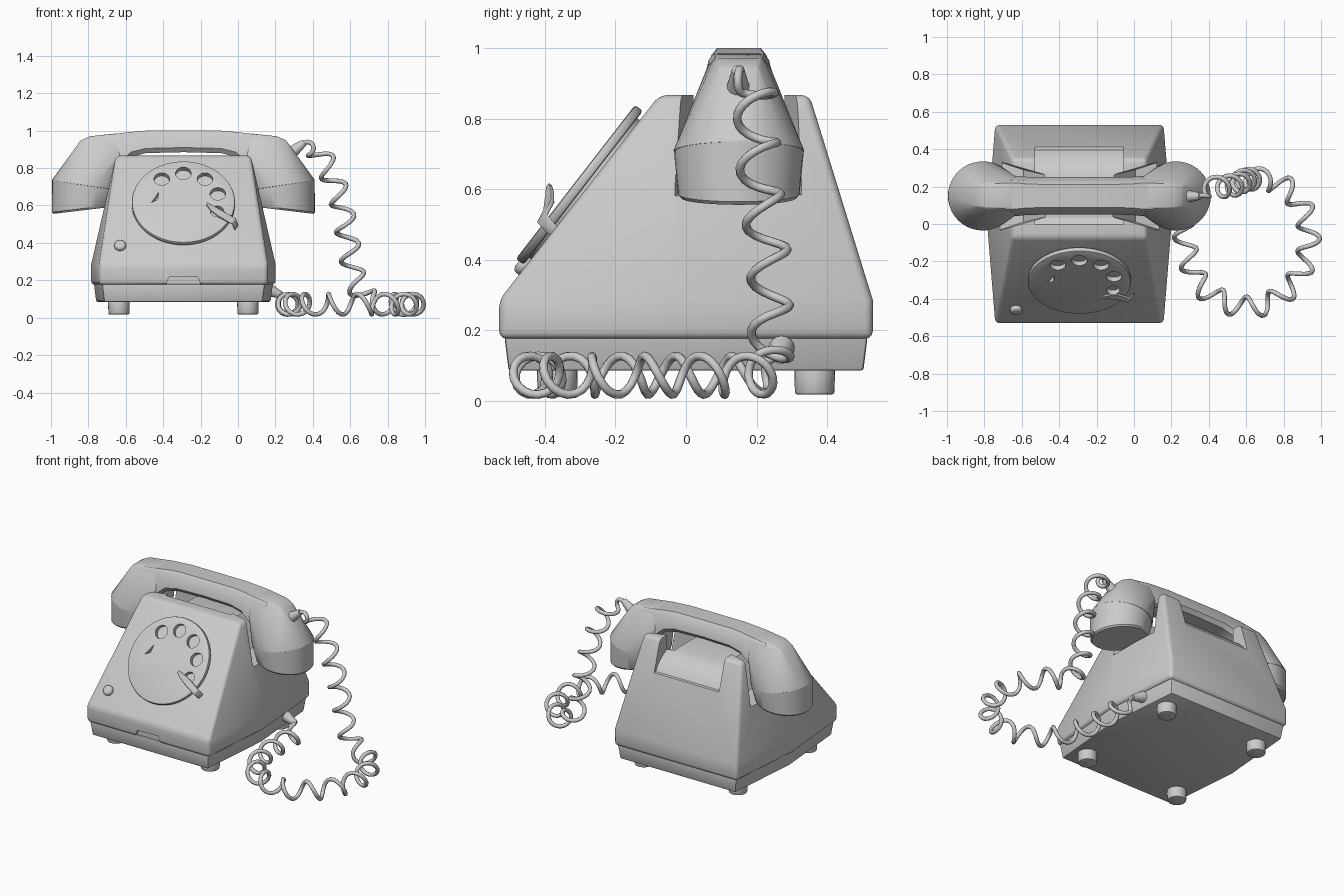
import bpy, bmesh, math
from mathutils import Vector, Matrix

if "Cube" in bpy.data.objects:
    bpy.data.objects.remove(bpy.data.objects["Cube"])

CX = -0.292   # centre line of body and handset
HY = 0.15     # handset centre in y


def make(name, bm):
    bmesh.ops.recalc_face_normals(bm, faces=bm.faces[:])
    me = bpy.data.meshes.new(name)
    bm.to_mesh(me)
    bm.free()
    ob = bpy.data.objects.new(name, me)
    bpy.context.collection.objects.link(ob)
    return ob


def hull(name, pts):
    bm = bmesh.new()
    for p in pts:
        bm.verts.new(p)
    res = bmesh.ops.convex_hull(bm, input=bm.verts[:])
    loose = [v for v in bm.verts if not v.link_faces]
    bmesh.ops.delete(bm, geom=loose, context='VERTS')
    bmesh.ops.dissolve_limit(bm, angle_limit=0.01, verts=bm.verts[:], edges=bm.edges[:])
    return make(name, bm)


def loft(name, rings):
    bm = bmesh.new()
    vs = [[bm.verts.new(p) for p in r] for r in rings]
    n = len(rings[0])
    for a, b in zip(vs, vs[1:]):
        for i in range(n):
            j = (i + 1) % n
            bm.faces.new((a[i], a[j], b[j], b[i]))
    bm.faces.new(vs[0])
    bm.faces.new(vs[-1])
    return make(name, bm)


def cyl(name, mat, r1, r2, h, segs=32):
    bm = bmesh.new()
    bmesh.ops.create_cone(bm, cap_ends=True, segments=segs, radius1=r1, radius2=r2, depth=h,
                          matrix=mat @ Matrix.Translation((0, 0, h / 2)))
    return make(name, bm)


def activate(ob):
    bpy.ops.object.select_all(action='DESELECT')
    ob.select_set(True)
    bpy.context.view_layer.objects.active = ob


def bevel(ob, w, segs=2, angle=30):
    m = ob.modifiers.new("Bevel", 'BEVEL')
    m.width, m.segments, m.limit_method = w, segs, 'ANGLE'
    m.angle_limit = math.radians(angle)
    activate(ob)
    bpy.ops.object.modifier_apply(modifier=m.name)


def cut(ob, cutter):
    m = ob.modifiers.new("Cut", 'BOOLEAN')
    m.operation, m.solver, m.object = 'DIFFERENCE', 'EXACT', cutter
    activate(ob)
    bpy.ops.object.modifier_apply(modifier=m.name)
    bpy.data.objects.remove(cutter)


def smooth(ob, deg=32):
    activate(ob)
    bpy.ops.object.shade_smooth_by_angle(angle=math.radians(deg))


def plan(z, d):
    # six-sided footprint, slightly bulged at the sides
    return [(CX + s * (w - d), y, z) for s in (1, -1)
            for w, y in ((0.45, -0.53 + d), (0.493, 0), (0.45, 0.53 - d))]


# Body shell
body = hull("body", plan(0.175, 0) + plan(0.285, 0) +
            [(CX + s * 0.36, y, 0.867) for s in (1, -1) for y in (-0.075, 0.35)])
bevel(body, 0.022, 3, 20)

# Central hollow behind the front wall, running down the back
prof = [(0, 1.2), (0, 0.80), (0.03, 0.785), (0.22, 0.785), (0.28, 0.772), (0.33, 0.745),
        (0.37, 0.71), (0.395, 0.67), (0.6, 0.64), (0.6, 1.2)]
cut(body, loft("hollow_cutter", [[(x, y, z) for y, z in prof] for x in (-0.53, -0.055)]))

# Flared seats for the handset cups
for s in (1, -1):
    seat = [(0.17, 0.11, 0.80), (0.30, 0.14, 0.61), (0.45, 0.19, 0.575), (0.7, 0.19, 0.57)]
    cut(body, hull("seat_cutter", [(CX + s * x, HY + t * w, z) for x, w, zb in seat
                                   for t in (1, -1) for z in (zb, 1.2)]))

# Front notch
notch = [(-0.09, 0.15), (-0.09, 0.185), (-0.075, 0.22), (0.075, 0.22), (0.09, 0.185), (0.09, 0.15)]
cut(body, loft("notch_cutter", [[(CX + x, y, z) for x, z in notch] for y in (-0.6, -0.508)]))
smooth(body)

# Base tray and feet
base = hull("base_tray", plan(0.18, 0.015) + plan(0.085, 0.027))
bevel(base, 0.008, 2)
smooth(base)
for sx in (1, -1):
    for y in (-0.365, 0.365):
        foot = cyl("foot", Matrix.Translation((CX + sx * 0.345, y, 0.017)), 0.056, 0.058, 0.08, 24)
        bevel(foot, 0.008, 2, 60)
        smooth(foot)

# Dial frame on the sloping front
D = Matrix(((1, 0, 0, CX), (0, 0.612, -0.79, -0.282), (0, 0.79, 0.612, 0.596), (0, 0, 0, 1)))
hub = cyl("dial_base", D @ Matrix.Translation((0, 0, -0.01)), 0.25, 0.25, 0.022, 48)
smooth(hub)
dial = cyl("dial_wheel", D @ Matrix.Translation((0, 0, 0.012)), 0.276, 0.276, 0.028, 64)
bevel(dial, 0.008, 2, 60)
for deg, r in ((127, 0.042), (90, 0.042), (53, 0.042), (16, 0.042), (-20, 0.036)):
    a = math.radians(deg)
    p = Matrix.Translation((0.192 * math.cos(a), 0.192 * math.sin(a), 0.004))
    cut(dial, cyl("hole_cutter", D @ p, r, r, 0.1, 24))
sliver = [(-0.17, -0.005), (-0.138, 0.015), (-0.132, 0.065)]
cut(dial, loft("sliver_cutter", [[D @ Vector((x, y, z)) for x, y in sliver] for z in (0.004, 0.1)]))
smooth(dial)

# Finger stop: bent tapered blade
blade = [(0.285, -0.15, 0.0, 0.018), (0.27, -0.14, 0.05, 0.02), (0.20, -0.10, 0.058, 0.022),
         (0.155, -0.075, 0.075, 0.018), (0.125, -0.055, 0.092, 0.008)]
stop = loft("finger_stop", [[D @ Vector((x + a * w * 0.5, y + a * w * 0.87, z + b * 0.006))
                             for a, b in ((1, 1), (-1, 1), (-1, -1), (1, -1))] for x, y, z, w in blade])
bevel(stop, 0.003, 1)
smooth(stop, 45)

# Small button
btn = cyl("button", D @ Matrix.Translation((-0.338, -0.275, -0.005)), 0.033, 0.031, 0.034, 24)
bevel(btn, 0.014, 3, 60)
smooth(btn)


# Handset grip
def grip_ring(x, zb, zt, h):
    sec = [(h - 0.02, zb), (h, zb + 0.025), (h - 0.004, zb + 0.045), (h - 0.022, zt - 0.02),
           (h - 0.038, zt)]
    return [(CX + x, HY + y, z) for y, z in sec] + [(CX + x, HY - y, z) for y, z in sec[::-1]]


st = [(0.0, 0.885, 1.0, 0.1), (0.2, 0.88, 1.0, 0.1), (0.28, 0.86, 0.993, 0.102),
      (0.34, 0.81, 0.986, 0.108), (0.45, 0.74, 0.972, 0.105)]
grip = loft("handset_grip", [grip_ring(-x, a, b, h) for x, a, b, h in st[:0:-1]] +
            [grip_ring(x, a, b, h) for x, a, b, h in st])
smooth(grip, 40)


# Handset ends and screw-on caps
def tilted(s, c, r, z, slope, n=40):
    out = []
    for i in range(n):
        a = 2 * math.pi * i / n
        dx = r * math.cos(a)
        out.append((CX + s * (c + dx), HY + r * math.sin(a), z + slope * dx))
    return out


for s in (1, -1):
    top = [(0.55, 0.055, 0.947), (0.535, 0.066, 0.935), (0.50, 0.062, 0.97), (0.49, 0.078, 0.952),
           (0.36, 0.065, 0.985), (0.36, 0.082, 0.965), (0.34, 0.103, 0.87)]
    end = hull("handset_end", tilted(s, 0.518, 0.187, 0.705, 0.15) +
               [(CX + s * x, HY + t * y, z) for x, y, z in top for t in (1, -1)])
    bevel(end, 0.006, 2, 40)
    smooth(end, 40)
    cap = loft("handset_cap", [tilted(s, 0.519, 0.183, 0.71, 0.15), tilted(s, 0.519, 0.183, 0.695, 0.15),
                               tilted(s, 0.531, 0.172, 0.585, -0.12), tilted(s, 0.531, 0.163, 0.575, -0.12)])
    smooth(cap)


# Strain reliefs where the cord joins
def relief(name, p, q):
    d = Vector(q) - Vector(p)
    mat = Matrix.Translation(p) @ d.to_track_quat('Z', 'Y').to_matrix().to_4x4()
    smooth(cyl(name, mat, 0.036, 0.018, d.length, 16))


relief("handset_cord_relief", (0.28, 0.148, 0.878), (0.355, 0.148, 0.937))
relief("base_cord_relief", (0.16, 0.272, 0.15), (0.235, 0.268, 0.12))

# Coiled cord: helix wound round a smooth path
path = [Vector(p) for p in (
    (0.23, 0.268, 0.122), (0.265, 0.2, 0.075), (0.265, 0.05, 0.072), (0.28, -0.14, 0.072),
    (0.36, -0.33, 0.072), (0.52, -0.43, 0.072), (0.70, -0.43, 0.072), (0.86, -0.31, 0.072),
    (0.935, -0.12, 0.072), (0.915, 0.05, 0.072), (0.83, 0.18, 0.072), (0.72, 0.235, 0.085),
    (0.635, 0.24, 0.18), (0.59, 0.235, 0.40), (0.55, 0.21, 0.62), (0.48, 0.2, 0.80),
    (0.41, 0.19, 0.91), (0.35, 0.15, 0.933))]
path = [2 * path[0] - path[1]] + path + [2 * path[-1] - path[-2]]
line = []
for a, b, c, d in zip(path, path[1:], path[2:], path[3:]):
    for k in range(20):
        t = k / 20
        line.append(0.5 * (2 * b + (c - a) * t + (2 * a - 5 * b + 4 * c - d) * t * t +
                           (3 * b - a - 3 * c + d) * t ** 3))
line.append(path[-2])
total = sum((q - p).length for p, q in zip(line, line[1:]))
cord_pts, dist, side = [], 0.0, Vector((0, 0, 1))
for i, p in enumerate(line):
    tan = (line[min(i + 1, len(line) - 1)] - line[max(i - 1, 0)]).normalized()
    side = (side - tan * side.dot(tan)).normalized()
    if i:
        dist += (p - line[i - 1]).length
    r = 0.055 * min(1, dist / 0.07, (total - dist) / 0.07)
    a = 2 * math.pi * dist / 0.158
    cord_pts.append(p + r * (side * math.cos(a) + tan.cross(side) * math.sin(a)))
cu = bpy.data.curves.new("coiled_cord", 'CURVE')
cu.dimensions, cu.bevel_depth, cu.bevel_resolution, cu.use_fill_caps = '3D', 0.0125, 2, True
sp = cu.splines.new('POLY')
sp.points.add(len(cord_pts) - 1)
for pt, p in zip(sp.points, cord_pts):
    pt.co = (*p, 1)
cord = bpy.data.objects.new("coiled_cord", cu)
bpy.context.collection.objects.link(cord)
activate(cord)
bpy.ops.object.convert(target='MESH')
smooth(bpy.context.object, 60)
